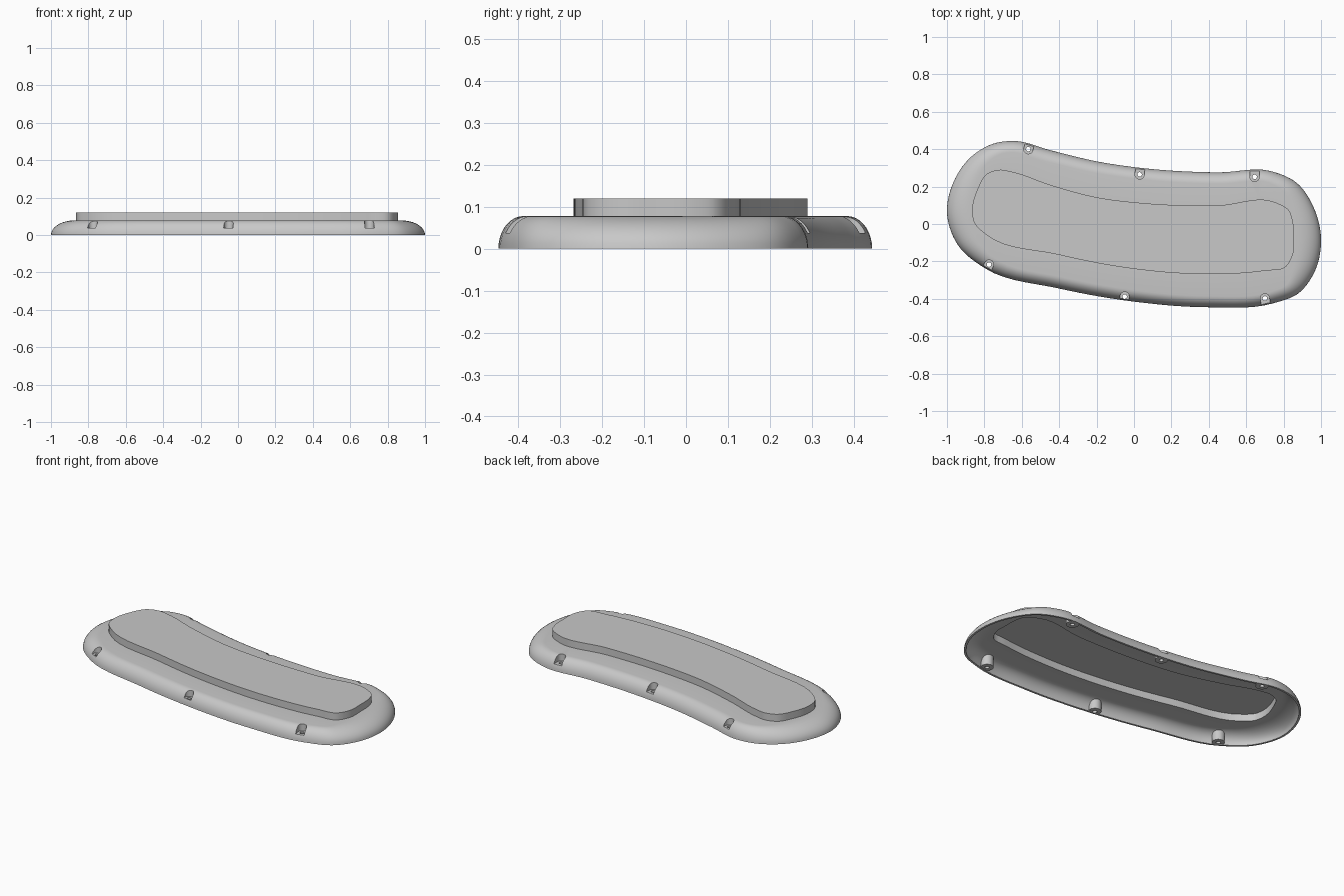
import bpy, bmesh, math
from mathutils import Vector

if "Cube" in bpy.data.objects:
    bpy.data.objects.remove(bpy.data.objects["Cube"])

WALL, DOME_Z, TOP_Z = 0.012, 0.078, 0.12

# matching control points (clockwise from the left end): outer rim and raised panel
RIM = [(-1, .06), (-.965, .225), (-.87, .36), (-.75, .43), (-.64, .444), (-.45, .395),
       (-.185, .332), (.01, .303), (.455, .276), (.73, .283), (.87, .22), (.96, .09),
       (1, -.08), (.968, -.25), (.88, -.37), (.74, -.425), (.39, -.445), (0, -.415),
       (-.4, -.345), (-.8, -.235), (-.94, -.115)]
PANEL = [(-.865, .06), (-.835, .19), (-.79, .265), (-.72, .29), (-.655, .28), (-.45, .21),
         (-.185, .14), (.01, .115), (.455, .1), (.75, .118), (.83, .07), (.848, .02),
         (.853, -.07), (.85, -.16), (.81, -.23), (.70, -.25), (.39, -.268), (0, -.24),
         (-.4, -.165), (-.8, -.05), (-.853, .005)]
SCREWS = [(-.565, .40), (.03, .265), (.645, .252), (-.775, -.217), (-.05, -.388), (.70, -.398)]


def smooth_loop(ctrl, steps=7):
    """Closed spline through the points, tangents weighted by chord length."""
    p = [Vector(c) for c in ctrl]
    n = len(p)
    d = [(p[(i + 1) % n] - p[i]).length for i in range(n)]
    m = []
    for i in range(n):
        a, b = d[i - 1], d[i]
        m.append(((p[i] - p[i - 1]) / a * b + (p[(i + 1) % n] - p[i]) / b * a) / (a + b))
    out = []
    for i in range(n):
        j, h = (i + 1) % n, d[i]
        for k in range(steps):
            t = k / steps
            out.append(p[i] * (2*t**3 - 3*t*t + 1) + m[i] * h * (t**3 - 2*t*t + t)
                       + p[j] * (3*t*t - 2*t**3) + m[j] * h * (t**3 - t*t))
    return out


def loop_normals(pts):
    n = len(pts)
    res = []
    for i in range(n):
        t = (pts[(i + 2) % n] - pts[i - 2]).normalized()
        res.append(Vector((-t.y, t.x)))
    return res


def make_object(name, bm):
    bmesh.ops.recalc_face_normals(bm, faces=bm.faces)
    me = bpy.data.meshes.new(name)
    bm.to_mesh(me)
    bm.free()
    ob = bpy.data.objects.new(name, me)
    bpy.context.collection.objects.link(ob)
    return ob


def loft(bm, rings):
    """Skin a stack of rings of 3D points and cap both ends."""
    vs = [[bm.verts.new(c) for c in r] for r in rings]
    n = len(vs[0])
    for a, b in zip(vs, vs[1:]):
        for i in range(n):
            j = (i + 1) % n
            bm.faces.new((a[i], a[j], b[j], b[i]))
    bm.faces.new(vs[0])
    bm.faces.new(vs[-1])


rim, panel = smooth_loop(RIM), smooth_loop(PANEL)
rim_n, panel_n = loop_normals(rim), loop_normals(panel)


def body_rings(inset, base):
    """Rounded edge (wider at the two ends), flat shelf, then the raised panel."""
    rings = []
    if base < 0:
        rings.append([(*(p - n * inset), base) for p, n in zip(rim, rim_n)])
    for k in range(10):
        a = math.pi / 2 * k / 9
        rings.append([(*(p - n * (inset + (.06 + .065 * n.x**2) * (1 - math.cos(a)))),
                       (DOME_Z - inset) * math.sin(a)) for p, n in zip(rim, rim_n)])
    for z in (DOME_Z - inset, TOP_Z - inset):
        rings.append([(*(p - n * inset), z) for p, n in zip(panel, panel_n)])
    return rings


def prisms(name, shapes, z0, z1):
    bm = bmesh.new()
    for s in shapes:
        loft(bm, [[(*p, z) for p in s] for z in (z0, z1)])
    return make_object(name, bm)


def circle(c, r, n=32):
    return [Vector(c) + Vector((math.cos(2*math.pi*i/n), math.sin(2*math.pi*i/n))) * r
            for i in range(n)]


def slot_shape(c, r=.025):
    """Half round on the inner side, open toward the nearest rim."""
    c = Vector(c)
    i = min(range(len(rim)), key=lambda k: (rim[k] - c).length)
    out = rim_n[i]
    side = Vector((-out.y, out.x))
    arc = [c + side * r * math.cos(a) - out * r * math.sin(a)
           for a in (math.pi * k / 16 for k in range(17))]
    return arc + [c - side * r + out * .1, c + side * r + out * .1]


def cut(target, cutter):
    mod = target.modifiers.new("cut", 'BOOLEAN')
    mod.operation, mod.solver, mod.object = 'DIFFERENCE', 'EXACT', cutter
    bpy.context.view_layer.objects.active = target
    bpy.ops.object.modifier_apply(modifier=mod.name)
    bpy.data.objects.remove(cutter)


# outer cover and the cavity beneath it
bm = bmesh.new()
loft(bm, body_rings(0, 0))
cover = make_object("cover_shell", bm)
bm = bmesh.new()
loft(bm, body_rings(WALL, -.02))
cavity = make_object("cavity_cutter", bm)

# screw bosses stay solid inside the cavity, then get slots and holes
cut(cavity, prisms("boss_cutter", [circle(c, .035) for c in SCREWS], .004, .2))
cut(cover, cavity)
cut(cover, prisms("slot_cutter", [slot_shape(c) for c in SCREWS], .037, .2))
cut(cover, prisms("hole_cutter", [circle(c, .012, 20) for c in SCREWS], -.05, .06))

# single grey plastic
mat = bpy.data.materials.new("light_grey")
mat.diffuse_color = (.58, .58, .58, 1)
mat.use_nodes = True
mat.node_tree.nodes["Principled BSDF"].inputs["Base Color"].default_value = mat.diffuse_color
cover.data.materials.clear()
cover.data.materials.append(mat)
for f in cover.data.polygons:
    f.material_index = 0

bpy.ops.object.select_all(action='DESELECT')
cover.select_set(True)
bpy.context.view_layer.objects.active = cover
bpy.ops.object.shade_smooth_by_angle(angle=math.radians(32))
